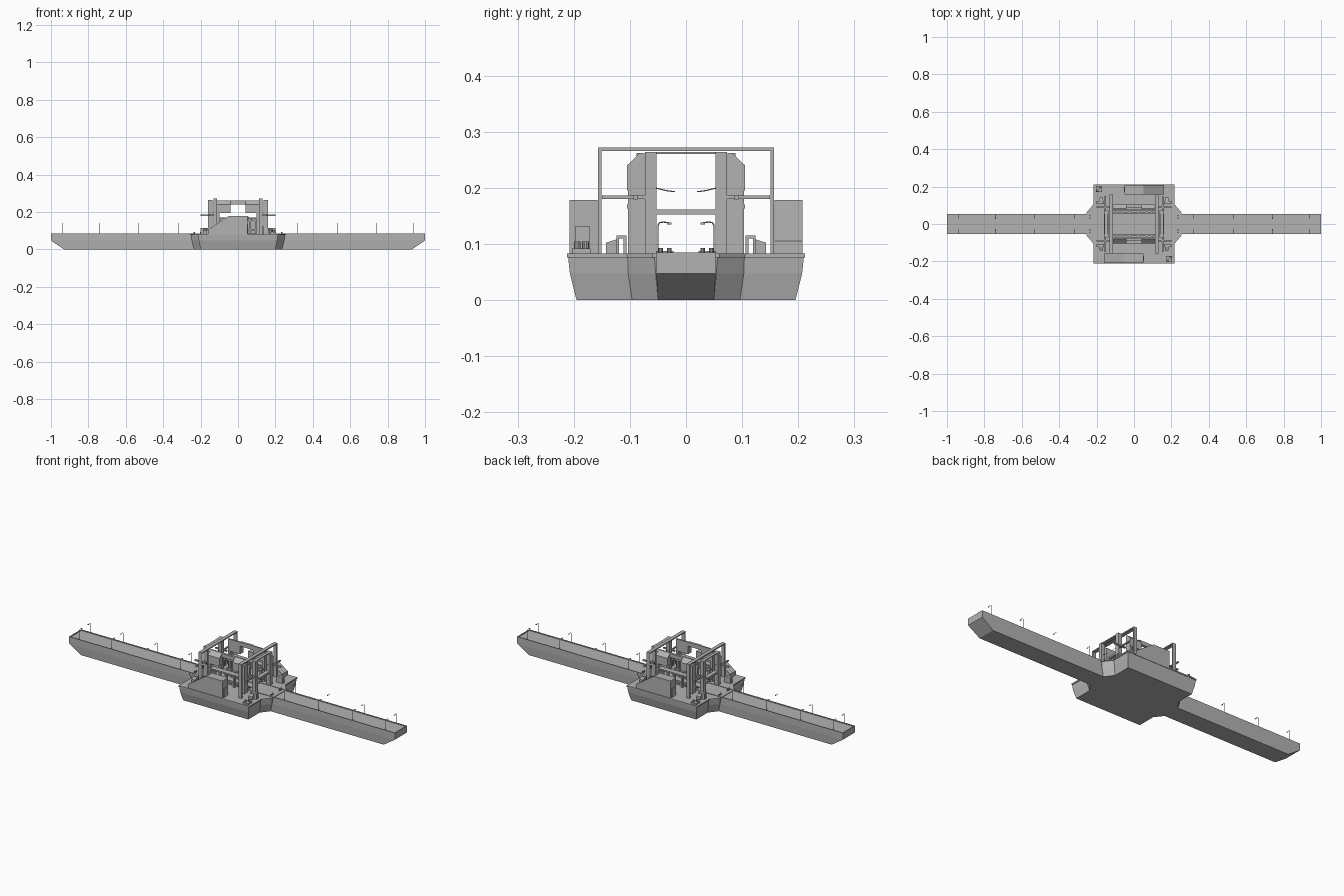
import bpy, bmesh
from mathutils import Vector

cube = bpy.data.objects.get("Cube")
if cube:
    bpy.data.objects.remove(cube, do_unlink=True)

steel = bpy.data.materials.new("grey_steel")
steel.use_nodes = True
GREY = (0.45, 0.45, 0.45, 1)
steel.diffuse_color = GREY
steel.node_tree.nodes["Principled BSDF"].inputs["Base Color"].default_value = GREY

DECK = 0.083
HALF_TURN = [(1, 1), (-1, -1)]
QUAD = [(1, 1), (-1, 1), (1, -1), (-1, -1)]


def finish(name, bm):
    bmesh.ops.remove_doubles(bm, verts=bm.verts, dist=1e-6)
    bmesh.ops.recalc_face_normals(bm, faces=bm.faces)
    mesh = bpy.data.meshes.new(name)
    bm.to_mesh(mesh)
    bm.free()
    mesh.materials.append(steel)
    obj = bpy.data.objects.new(name, mesh)
    bpy.context.collection.objects.link(obj)
    return obj


def loft(bm, rings):
    """Skin a stack of equal rings and cap both ends."""
    loops = [[bm.verts.new(p) for p in ring] for ring in rings]
    n = len(loops[0])
    for a, b in zip(loops, loops[1:]):
        for i in range(n):
            j = (i + 1) % n
            bm.faces.new((a[i], a[j], b[j], b[i]))
    bm.faces.new(loops[0])
    bm.faces.new(loops[-1])


def boxes(name, ranges, copies=QUAD):
    """Boxes given as (x0, x1, y0, y1, z0, z1), repeated by sign pairs."""
    bm = bmesh.new()
    for x0, x1, y0, y1, z0, z1 in ranges:
        for sx, sy in copies:
            loft(bm, [[(sx * x, sy * y, z) for x, y in
                       ((x0, y0), (x1, y0), (x1, y1), (x0, y1))] for z in (z0, z1)])
    return finish(name, bm)


def prisms(name, profile, lo, hi, axis, copies):
    """Extrude a profile along x or y, repeated by sign pairs."""
    bm = bmesh.new()
    for sx, sy in copies:
        rings = []
        for d in (lo, hi):
            pts = [(a, d, z) if axis == "y" else (d, a, z) for a, z in profile]
            rings.append([(sx * x, sy * y, z) for x, y, z in pts])
        loft(bm, rings)
    return finish(name, bm)


def rods(name, paths, radius, copies=QUAD):
    curve = bpy.data.curves.new(name, "CURVE")
    curve.dimensions = "3D"
    curve.bevel_depth = radius
    curve.bevel_resolution = 0
    curve.use_fill_caps = True
    for path in paths:
        for sx, sy in copies:
            spline = curve.splines.new("POLY")
            spline.points.add(len(path) - 1)
            for point, (x, y, z) in zip(spline.points, path):
                point.co = (sx * x, sy * y, z, 1)
    curve.materials.append(steel)
    obj = bpy.data.objects.new(name, curve)
    bpy.context.collection.objects.link(obj)


def cylinders(name, spots, radius, z0, z1, copies):
    bm = bmesh.new()
    for x, y in spots:
        for sx, sy in copies:
            part = bmesh.ops.create_cone(bm, cap_ends=True, segments=10, radius1=radius,
                                         radius2=radius, depth=z1 - z0)
            bmesh.ops.translate(bm, verts=part["verts"],
                                vec=Vector((sx * x, sy * y, (z0 + z1) / 2)))
    return finish(name, bm)


# Long floating bridge with raked ends and a low rim
bm = bmesh.new()
loft(bm, [[(sx * x, sy * y, z) for sx, sy in ((-1, -1), (1, -1), (1, 1), (-1, 1))]
          for x, y, z in ((0.93, 0.05, 0), (1, 0.053, 0.047), (1, 0.053, 0.085),
                          (0.997, 0.05, 0.085), (0.997, 0.05, 0.08))])
finish("long_bridge_hull", bm)


# Central barge, chamfered below the waterline
def outline(main_x, wing_x, main_y, shoulder, nose, z):
    half = [(main_x, -main_y), (main_x, -shoulder), (wing_x, -nose),
            (wing_x, nose), (main_x, shoulder), (main_x, main_y)]
    return [(x, y, z) for x, y in half] + [(-x, -y, z) for x, y in half]


bm = bmesh.new()
loft(bm, [outline(0.2, 0.235, 0.195, 0.096, 0.05, 0),
          outline(0.21, 0.247, 0.207, 0.103, 0.054, 0.047),
          outline(0.213, 0.25, 0.21, 0.104, 0.056, 0.076)])
finish("barge_hull", bm)
bm = bmesh.new()
loft(bm, [outline(0.217, 0.255, 0.212, 0.105, 0.06, z) for z in (0.076, DECK)])
finish("barge_deck", bm)

# Sloped machinery housings on the two outer sides, with doors
prisms("machinery_housing",
       [(-0.16, DECK), (0.05, DECK), (0.05, 0.178), (-0.05, 0.178), (-0.16, 0.105)],
       -0.208, -0.158, "y", HALF_TURN)
boxes("housing_door", [(0.05, 0.053, -0.197, -0.172, DECK, 0.132)], HALF_TURN)

# Two tall portals spanning the barge
boxes("portal_post", [(0.112, 0.132, 0.151, 0.157, DECK, 0.268)])
boxes("portal_beam", [(0.112, 0.132, -0.157, 0.157, 0.266, 0.272)], HALF_TURN)

# Gate towers beside the channel and their cross beams
boxes("gate_post", [(0.137, 0.16, 0.053, 0.073, DECK, 0.264)])
boxes("gate_cross_beam", [(0.137, 0.16, -0.056, 0.056, 0.152, 0.161),
                          (0.14, 0.157, -0.056, 0.056, 0.26, 0.264)], HALF_TURN)
boxes("tower_leg", [(0.1, 0.112, 0.073, 0.103, DECK, 0.2)])

# Upper side panels, each with an open window
bevelled = [(0.074, 0.195), (0.105, 0.195), (0.105, 0.24), (0.082, 0.262), (0.074, 0.262)]
bm_sides = [(0.04, 0.112), (-0.112, -0.04)]
for lo, hi in bm_sides:
    prisms("upper_panel", bevelled, lo, hi, "x", [(1, 1), (1, -1)])
boxes("window_header", [(-0.04, 0.04, 0.074, 0.088, 0.24, 0.262)], [(1, 1), (1, -1)])

# Walkways, braces and inner posts between the portals
boxes("side_walkway", [(-0.112, 0.112, 0.073, 0.105, 0.163, 0.17)], [(1, 1), (1, -1)])
boxes("inner_post", [(x, x + 0.01, 0.06, 0.072, DECK, 0.165) for x in (0.02, 0.06, 0.09)])
boxes("channel_rail", [(-0.112, 0.112, 0.055, 0.065, z, z + 0.008)
                       for z in (0.1, 0.152)], [(1, 1), (1, -1)])
boxes("channel_fender", [(x, x + 0.018, 0.022, 0.055, 0.08, 0.087)
                         for x in (0.01, 0.045, 0.08)])

# Short outrigger arms on the towers
boxes("outrigger_arm", [(0.13, 0.2, 0.086, 0.094, 0.179, 0.187)])
boxes("outrigger_bar", [(0.15, 0.158, 0.073, 0.15, 0.18, 0.186)])

# Deck fittings: winch frames, sloped lockers, boxes and bollards
boxes("winch_frame", [(0.16, 0.2, 0.106, 0.111, DECK, 0.114),
                      (0.16, 0.2, 0.119, 0.124, DECK, 0.114),
                      (0.16, 0.2, 0.106, 0.124, 0.11, 0.115)])
prisms("sloped_locker", [(0.124, DECK), (0.143, DECK), (0.143, 0.102), (0.124, 0.108)],
       0.165, 0.185, "x", QUAD)
boxes("deck_box", [(0.172, 0.204, -0.203, -0.17, DECK, 0.092)], HALF_TURN)
cylinders("bollard", [(0.182, -0.194), (0.195, -0.179)], 0.006, 0.092, 0.104, HALF_TURN)
cylinders("deck_bollard", [(0.235, 0.03), (0.235, 0.045)], 0.004, DECK, 0.093, QUAD)


# Lamp posts along the bridge, with arms bent over the channel
def lamp(x, foot, top, reach):
    return [(x, 0.05, foot), (x, 0.05, top - 0.006), (x, 0.047, top - 0.001),
            (x, 0.04, top), (x, 0.05 - reach, top - 0.002)]


rods("lamp_post", [lamp(x, DECK, 0.139, 0.022) for x in (0.32, 0.53, 0.74, 0.94)], 0.0012)
boxes("lamp_head", [(x - 0.002, x + 0.002, 0.026, 0.034, 0.135, 0.138)
                    for x in (0.32, 0.53, 0.74, 0.94)])
rods("gate_lamp", [[(0.15, 0.055, 0.2), (0.15, 0.035, 0.195), (0.15, 0.02, 0.193)]], 0.001)
